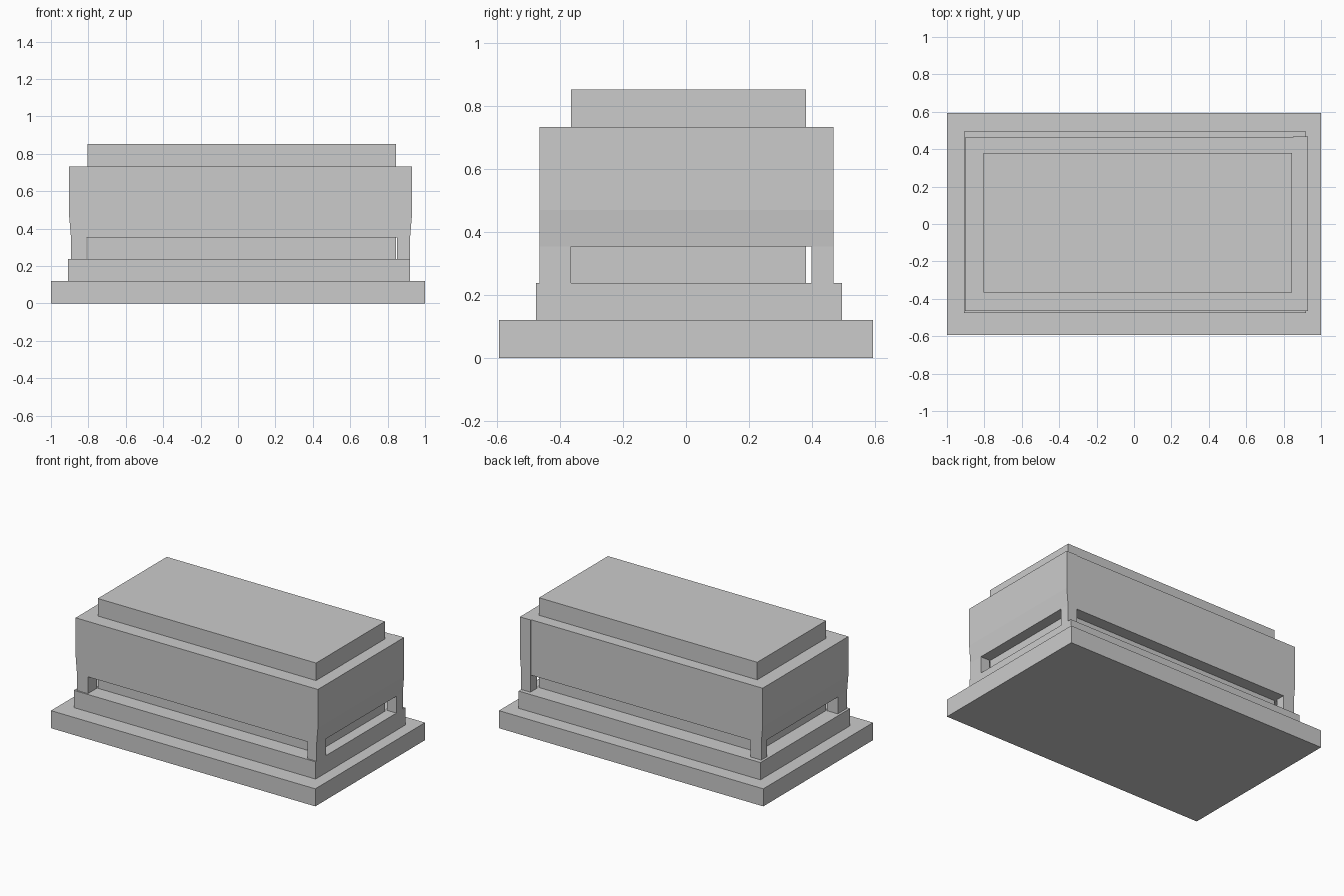
import bpy, bmesh

if "Cube" in bpy.data.objects:
    bpy.data.objects.remove(bpy.data.objects["Cube"])


def prism(name, profile, y0, y1):
    """Extrude an x-z outline along y."""
    bm = bmesh.new()
    face = bm.faces.new([bm.verts.new((x, y0, z)) for x, z in profile])
    out = bmesh.ops.extrude_face_region(bm, geom=[face])
    verts = [g for g in out["geom"] if isinstance(g, bmesh.types.BMVert)]
    bmesh.ops.translate(bm, verts=verts, vec=(0, y1 - y0, 0))
    bmesh.ops.recalc_face_normals(bm, faces=bm.faces)
    mesh = bpy.data.meshes.new(name)
    bm.to_mesh(mesh)
    bm.free()
    obj = bpy.data.objects.new(name, mesh)
    bpy.context.collection.objects.link(obj)
    return obj


def box(name, x0, x1, y0, y1, z0, z1):
    return prism(name, [(x0, z0), (x1, z0), (x1, z1), (x0, z1)], y0, y1)


# stepped plinth
box("base_slab", -1, 1, -0.593, 0.593, 0, 0.12)
box("upper_step", -0.91, 0.92, -0.475, 0.495, 0.12, 0.238)

# inner block: recessed behind the slots and rising above the body as a lid
box("inner_block", -0.805, 0.846, -0.365, 0.38, 0.238, 0.852)

# body, with ends tapering in slightly above the slots
prism("body", [(-0.893, 0.353), (0.92, 0.353), (0.93, 0.47),
               (0.93, 0.732), (-0.903, 0.732), (-0.903, 0.47)], -0.465, 0.462)

# corner feet between the slots
for side, x0, x1 in (("left", -0.893, -0.81), ("right", 0.85, 0.92)):
    for end, y0, y1 in (("front", -0.465, -0.365), ("back", 0.398, 0.462)):
        box(f"{end}_{side}_foot", x0, x1, y0, y1, 0.238, 0.353)

# slightly proud strip on the back right corner
prism("back_corner_strip", [(0.85, 0.238), (0.92, 0.238), (0.92, 0.353), (0.93, 0.47),
                            (0.93, 0.732), (0.85, 0.732)], 0.44, 0.467)
